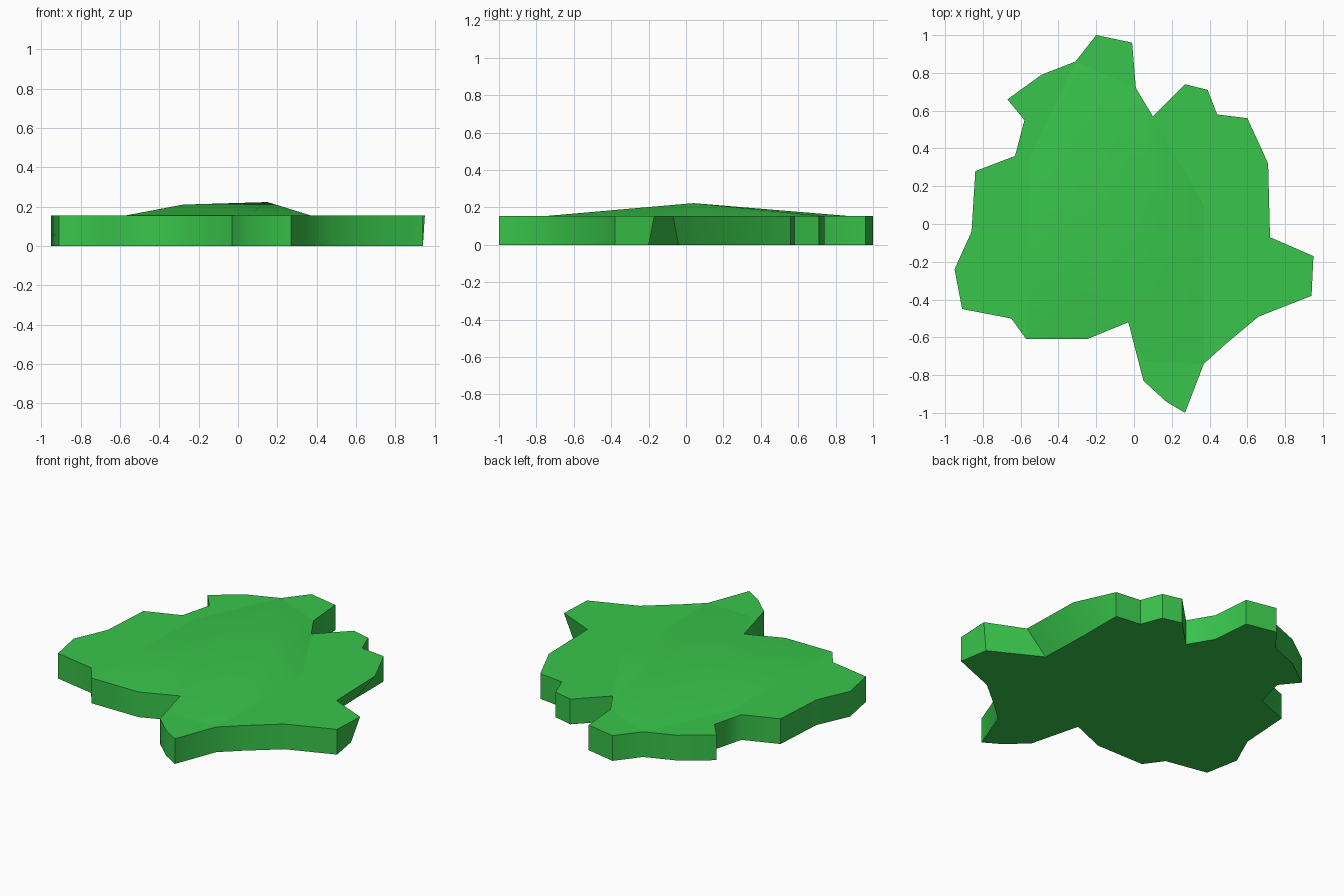
import bpy
import bmesh

cube = bpy.data.objects.get("Cube")
if cube:
    bpy.data.objects.remove(cube, do_unlink=True)

green = bpy.data.materials.new("leaf_green")
green.use_nodes = True
green.diffuse_color = (0.04, 0.56, 0.07, 1)
green.node_tree.nodes["Principled BSDF"].inputs["Base Color"].default_value = green.diffuse_color

RIM = 0.155


def make_object(name, bm, angle):
    bmesh.ops.recalc_face_normals(bm, faces=bm.faces)
    mesh = bpy.data.meshes.new(name)
    bm.to_mesh(mesh)
    bm.free()
    mesh.materials.append(green)
    obj = bpy.data.objects.new(name, mesh)
    bpy.context.collection.objects.link(obj)
    bpy.ops.object.select_all(action='DESELECT')
    obj.select_set(True)
    bpy.context.view_layer.objects.active = obj
    bpy.ops.object.shade_smooth_by_angle(angle=angle)
    return obj


# Ragged outline, counter-clockwise from the front tip
outline = [
    (0.27, -1.0), (0.37, -0.74), (0.48, -0.64), (0.66, -0.49), (0.94, -0.38),
    (0.95, -0.17), (0.72, -0.07), (0.71, 0.32), (0.60, 0.56), (0.44, 0.58),
    (0.39, 0.71), (0.27, 0.74), (0.10, 0.57), (0.01, 0.72), (-0.01, 0.96),
    (-0.20, 1.0), (-0.31, 0.86), (-0.49, 0.79), (-0.67, 0.66), (-0.58, 0.55),
    (-0.63, 0.36), (-0.84, 0.28), (-0.86, -0.04), (-0.95, -0.24), (-0.91, -0.45),
    (-0.65, -0.50), (-0.57, -0.61), (-0.25, -0.61), (-0.03, -0.52), (0.05, -0.83),
    (0.17, -0.94),
]
# Undercut on the +x side: bottom corners pulled inwards
undercut = {5: (0.91, -0.20), 6: (0.61, -0.04), 7: (0.60, 0.28)}

# Slab
bm = bmesh.new()
top = [bm.verts.new((x, y, RIM)) for x, y in outline]
bottom = [bm.verts.new((*undercut.get(i, p), 0)) for i, p in enumerate(outline)]
bm.faces.new(top)
bm.faces.new(bottom[::-1])
for i in range(len(top)):
    j = (i + 1) % len(top)
    bm.faces.new((bottom[i], bottom[j], top[j], top[i]))
make_object("leaf_slab", bm, 0.95)

# Low swelling on top, rising from its foot to a short ridge
foot = [(0.37, -0.74), (0.37, 0.1), (0.10, 0.57), (0.01, 0.72), (-0.31, 0.86),
        (-0.55, 0.35), (-0.57, -0.61), (-0.25, -0.61), (-0.03, -0.52), (0.05, -0.73)]
bm = bmesh.new()
ring = [bm.verts.new((x, y, RIM)) for x, y in foot]
left_peak = bm.verts.new((-0.28, 0.05, 0.21))
right_peak = bm.verts.new((0.15, 0.04, 0.223))
peaks = [left_peak if v.co.x < -0.1 else right_peak for v in ring]
for i, v in enumerate(ring):
    j = (i + 1) % len(ring)
    bm.faces.new((v, ring[j], peaks[i]))
    if peaks[i] != peaks[j]:
        bm.faces.new((ring[j], peaks[j], peaks[i]))
make_object("top_swelling", bm, 0.6)
